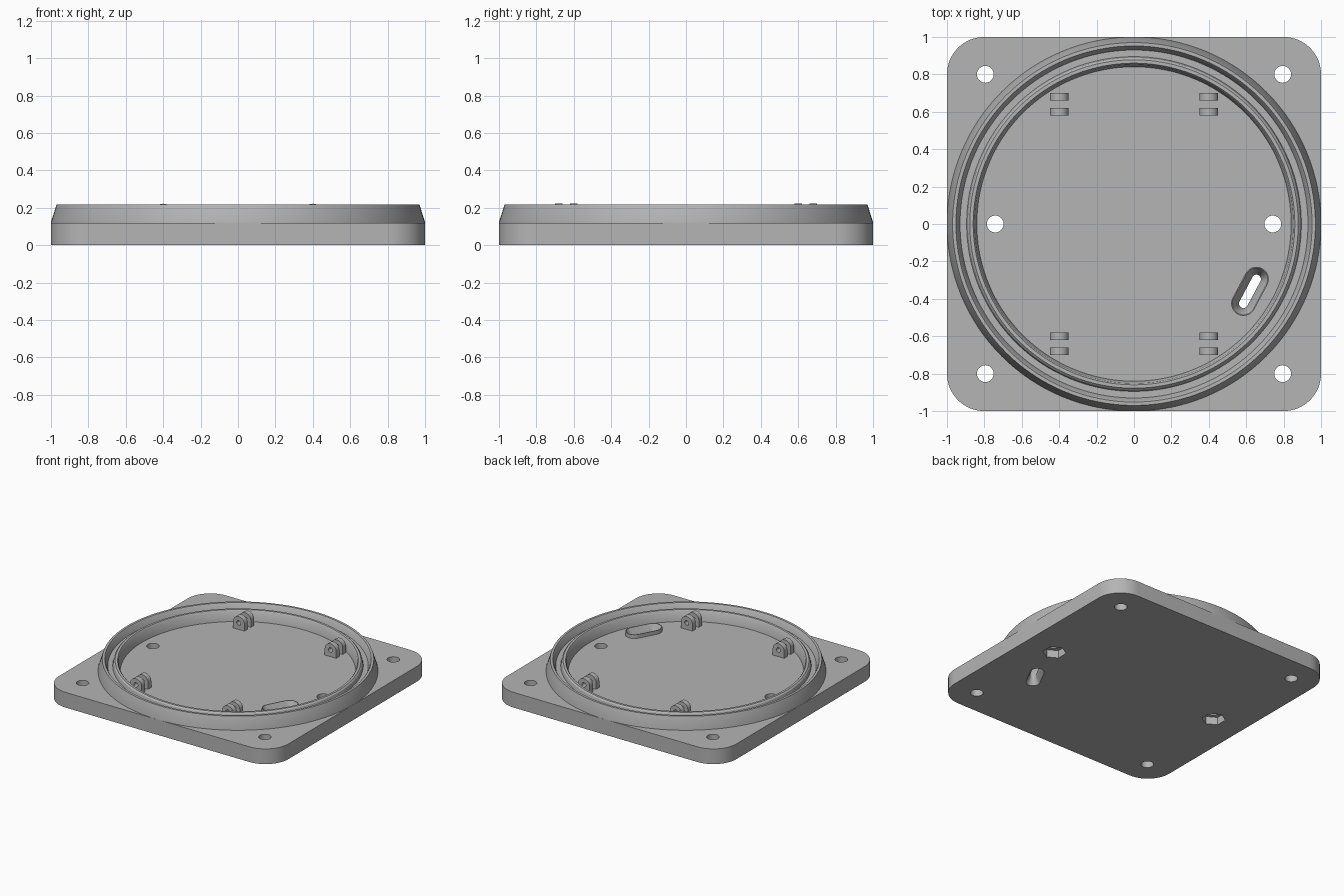
import bpy, bmesh, math
from mathutils import Matrix, Vector

if "Cube" in bpy.data.objects:
    bpy.data.objects.remove(bpy.data.objects["Cube"])

grey = bpy.data.materials.new("plain grey")
grey.diffuse_color = (0.46, 0.46, 0.46, 1)
grey.use_nodes = True
grey.node_tree.nodes["Principled BSDF"].inputs["Base Color"].default_value = grey.diffuse_color


def finish(name, bm, angle=35):
    bmesh.ops.recalc_face_normals(bm, faces=bm.faces)
    me = bpy.data.meshes.new(name)
    bm.to_mesh(me)
    bm.free()
    me.materials.append(grey)
    ob = bpy.data.objects.new(name, me)
    bpy.context.collection.objects.link(ob)
    smooth(ob, angle)
    return ob


def smooth(ob, angle=35):
    bpy.ops.object.select_all(action='DESELECT')
    ob.select_set(True)
    bpy.context.view_layer.objects.active = ob
    bpy.ops.object.shade_smooth_by_angle(angle=math.radians(angle))


def loft(name, loops, matrix=Matrix()):
    """Capped solid through a stack of matching 3D loops."""
    bm = bmesh.new()
    rows = [[bm.verts.new(matrix @ Vector(p)) for p in loop] for loop in loops]
    n = len(rows[0])
    for a, b in zip(rows, rows[1:]):
        for i in range(n):
            j = (i + 1) % n
            bm.faces.new((a[i], a[j], b[j], b[i]))
    bm.faces.new(rows[0])
    bm.faces.new(rows[-1])
    return finish(name, bm)


def arc(cx, cy, r, a0, a1, n):
    return [(cx + r * math.cos(math.radians(a0 + (a1 - a0) * i / n)),
             cy + r * math.sin(math.radians(a0 + (a1 - a0) * i / n))) for i in range(n + 1)]


def at(loop, z):
    return [(x, y, z) for x, y in loop]


def disc(cx, cy, r, n=32, start=0):
    return arc(cx, cy, r, start, start + 360, n)[:-1]


def stadium(r):
    return arc(0.074, 0, r, -90, 90, 14) + arc(-0.074, 0, r, 90, 270, 14)


def cut(ob, cutters):
    for c in cutters:
        c.hide_render = True
        mod = ob.modifiers.new("cut", 'BOOLEAN')
        mod.object = c
        mod.solver = 'EXACT'
        bpy.ops.object.select_all(action='DESELECT')
        ob.select_set(True)
        bpy.context.view_layer.objects.active = ob
        bpy.ops.object.modifier_apply(modifier=mod.name)
    for c in cutters:
        bpy.data.objects.remove(c)
    smooth(ob)


# Square base plate with rounded corners
outline = []
for k, (sx, sy) in enumerate([(1, 1), (-1, 1), (-1, -1), (1, -1)]):
    outline += arc(0.8 * sx, 0.8 * sy, 0.2, 90 * k, 90 * k + 90, 16)
plate = loft("base_plate", [at(outline, 0), at(outline, 0.12)])

# Slot placement, and its raised lip
slot_at = Matrix.Translation((0.62, -0.36, 0)) @ Matrix.Rotation(math.radians(62), 4, 'Z')
lip = loft("slot_lip", [at(stadium(0.066), 0.119), at(stadium(0.066), 0.15)], slot_at)

# Corner screw holes, side holes with hexagonal nut pockets below
cutters = []
for sx in (-1, 1):
    for sy in (-1, 1):
        ring = disc(0.795 * sx, 0.8 * sy, 0.045)
        cutters.append(loft("hole_cutter", [at(ring, -0.1), at(ring, 0.3)]))
    ring = disc(0.742 * sx, 0, 0.045)
    cutters.append(loft("hole_cutter", [at(ring, -0.1), at(ring, 0.3)]))
    nut = disc(0.742 * sx, 0, 0.085, 6, 30)
    cutters.append(loft("nut_cutter", [at(nut, -0.1), at(nut, 0.06)]))


# Funnel-shaped slot that narrows halfway through the plate
def slot_cutter():
    return loft("slot_cutter", [at(stadium(r), z) for r, z in
                [(0.05, -0.05), (0.05, 0.0), (0.024, 0.05), (0.024, 0.07),
                 (0.061, 0.151), (0.061, 0.2)]], slot_at)


cut(plate, cutters + [slot_cutter()])
cut(lip, [slot_cutter()])

# Round collar with a sealing groove in its top
profile = [(1.0, 0.118), (1.0, 0.125), (0.97, 0.217), (0.952, 0.217), (0.944, 0.205),
           (0.93, 0.165), (0.895, 0.165), (0.888, 0.195), (0.878, 0.205),
           (0.86, 0.205), (0.852, 0.195), (0.84, 0.118)]
bm = bmesh.new()
N = 128
rows = []
for i in range(N):
    a = 2 * math.pi * i / N
    rows.append([bm.verts.new((r * math.cos(a), r * math.sin(a), z)) for r, z in profile])
for i in range(N):
    p, q = rows[i], rows[(i + 1) % N]
    for k in range(len(profile)):
        m = (k + 1) % len(profile)
        bm.faces.new((p[k], q[k], q[m], p[m]))
finish("grooved_collar", bm, 30)

# Four pairs of round-topped hinge lugs with pin holes
lug = [(0.05, 0.118)] + arc(0, 0.172, 0.05, 0, 180, 20) + [(-0.05, 0.118)]
for sx in (-1, 1):
    for y in (-0.68, -0.6, 0.6, 0.68):
        ends = [[(0.4 * sx + x, y + d, z) for x, z in lug] for d in (-0.02, 0.02)]
        ob = loft("hinge_lug", ends)
        pin = [[(x, y + d, z) for x, z in disc(0.4 * sx, 0.172, 0.018, 20)] for d in (-0.05, 0.05)]
        cut(ob, [loft("pin_cutter", pin)])
